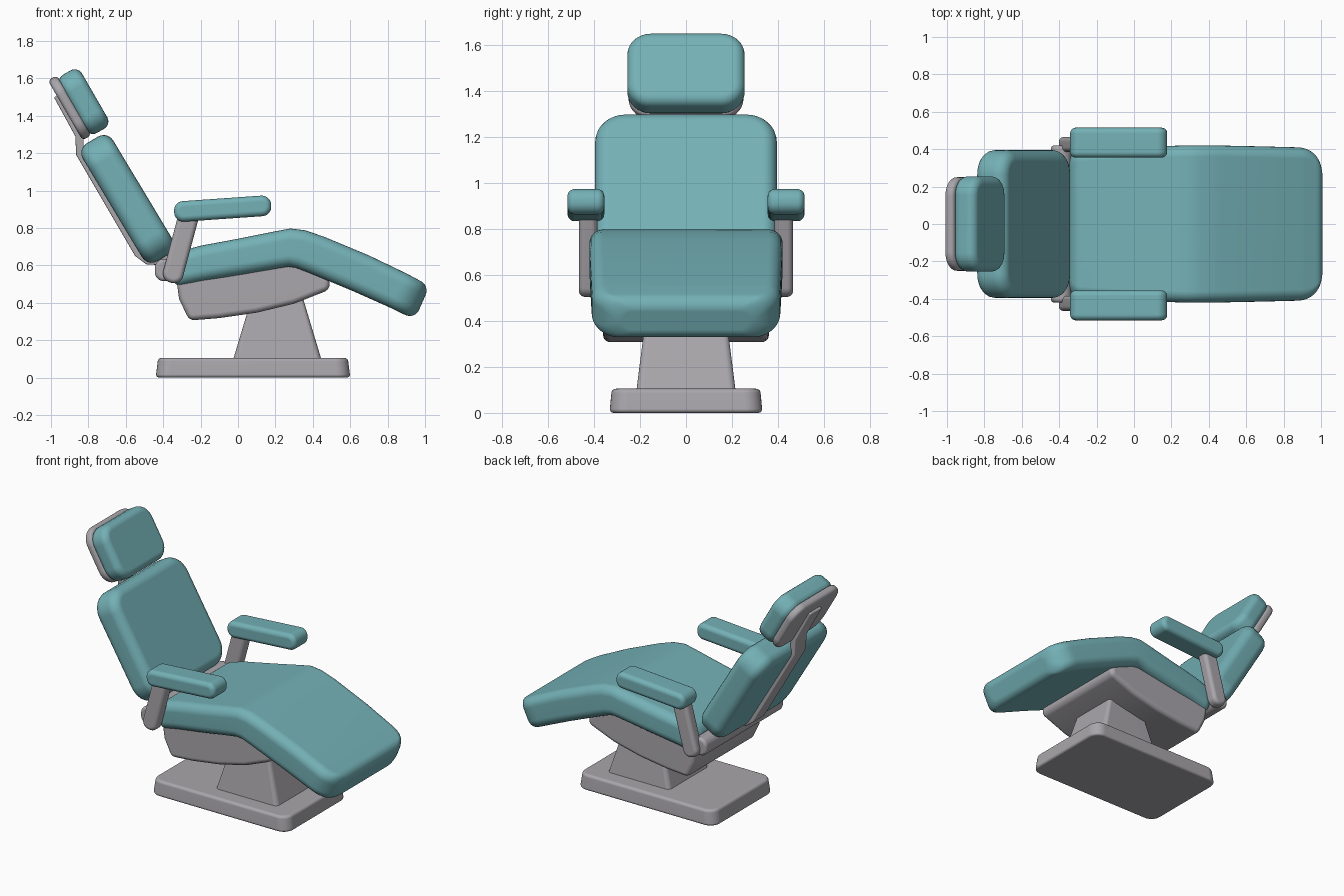
import bpy, bmesh, math
from mathutils import Matrix, Vector

if "Cube" in bpy.data.objects:
    bpy.data.objects.remove(bpy.data.objects["Cube"])


def material(name, rgb):
    m = bpy.data.materials.new(name)
    m.diffuse_color = (*rgb, 1)
    m.use_nodes = True
    m.node_tree.nodes["Principled BSDF"].inputs["Base Color"].default_value = m.diffuse_color
    return m


TEAL = material("teal upholstery", (0.175, 0.44, 0.47))
GREY = material("warm grey shell", (0.40, 0.385, 0.41))


def finish(name, bm, mat, bevel=0, segs=5):
    """Bevel the hard edges, smooth and link as an object."""
    bmesh.ops.recalc_face_normals(bm, faces=bm.faces)
    if bevel:
        hard = [e for e in bm.edges if e.calc_face_angle(0) > math.radians(32)]
        bmesh.ops.bevel(bm, geom=hard, offset=bevel, segments=segs, profile=0.5,
                        affect='EDGES', clamp_overlap=True)
    me = bpy.data.meshes.new(name)
    bm.to_mesh(me)
    bm.free()
    me.materials.append(mat)
    ob = bpy.data.objects.new(name, me)
    bpy.context.collection.objects.link(ob)
    bpy.ops.object.select_all(action='DESELECT')
    ob.select_set(True)
    bpy.context.view_layer.objects.active = ob
    bpy.ops.object.shade_smooth_by_angle(angle=math.radians(35))
    ob.modifiers.new("even shading", 'WEIGHTED_NORMAL').keep_sharp = True
    return ob


def rrect(w, h, r, n=8):
    """Rounded rectangle outline with full sizes w, h."""
    pts = []
    for k, (sx, sy) in enumerate([(1, 1), (-1, 1), (-1, -1), (1, -1)]):
        for i in range(n + 1):
            a = math.pi / 2 * (k + i / n)
            pts.append((sx * (w / 2 - r) + r * math.cos(a), sy * (h / 2 - r) + r * math.sin(a)))
    return pts


def axes(u, v, n):
    return Matrix((u, v, n)).transposed().to_4x4()


SIDE = axes((1, 0, 0), (0, 0, 1), (0, -1, 0))    # outline in xz, depth along y
FACING = axes((0, 1, 0), (0, 0, 1), (1, 0, 0))   # outline in yz, depth along x
FLAT = Matrix()                                  # outline in xy, depth along z


def prism(name, pts, depth, mat, loc, frame, tilt=0, bevel=0, top=(1, 1)):
    """Extrude an outline, optionally tapering it, and tilt it about y."""
    M = Matrix.Translation(loc) @ Matrix.Rotation(math.radians(tilt), 4, 'Y') @ frame
    bm = bmesh.new()
    lo = [bm.verts.new(M @ Vector((x, y, -depth / 2))) for x, y in pts]
    hi = [bm.verts.new(M @ Vector((x * top[0], y * top[1], depth / 2))) for x, y in pts]
    bm.faces.new(lo[::-1])
    bm.faces.new(hi)
    for i in range(len(pts)):
        j = (i + 1) % len(pts)
        bm.faces.new((lo[i], lo[j], hi[j], hi[i]))
    return finish(name, bm, mat, bevel)


# floor plate and pedestal
prism("base_plate", rrect(1.04, 0.665, 0.075), 0.105, GREY, (0.08, 0, 0.0525), FLAT,
      bevel=0.018, top=(0.975, 0.97))
prism("pedestal", rrect(0.47, 0.43, 0.03), 0.36, GREY, (0.21, 0, 0.28), FLAT, top=(0.54, 0.79))

# shell under the seat
prism("seat_housing", [(-0.33, 0.53), (-0.315, 0.42), (-0.26, 0.305), (-0.1, 0.318), (0.1, 0.347),
                       (0.3, 0.395), (0.49, 0.47), (0.49, 0.53), (0.3, 0.63), (-0.1, 0.56)],
      0.72, GREY, (0, 0, 0), SIDE, bevel=0.035)

# seat and leg cushion: rounded sections lofted along a bent path
# (top x, top z, bottom x, bottom z, half width)
path = [(-0.345, 0.665, -0.35, 0.48, 0.39), (-0.2, 0.705, -0.19, 0.515, 0.40),
        (0.0, 0.742, 0.02, 0.55, 0.41), (0.2, 0.782, 0.22, 0.585, 0.418),
        (0.28, 0.797, 0.27, 0.593, 0.42), (0.36, 0.787, 0.31, 0.587, 0.42),
        (0.46, 0.753, 0.38, 0.56, 0.42), (0.70, 0.653, 0.62, 0.46, 0.415),
        (0.90, 0.557, 0.80, 0.38, 0.41), (1.025, 0.49, 0.945, 0.31, 0.40)]


def inset(d, r):
    """How far a rounded end of radius r pulls in at distance d."""
    return r - math.sqrt(max(0, r * r - (r - d) ** 2)) if d < r else 0


mids = [Vector(((p[0] + p[2]) / 2, (p[1] + p[3]) / 2)) for p in path]
acc = [0]
for a, b in zip(mids, mids[1:]):
    acc.append(acc[-1] + (b - a).length)
total = acc[-1]
ends = [0.13 * (1 - math.cos(math.pi / 2 * i / 12)) for i in range(13)]
dists = sorted(set(ends + [total - e for e in ends] + [s for s in acc if 0.13 < s < total - 0.13]))
bm = bmesh.new()
rings = []
for s in dists:
    k = max(i for i in range(len(acc) - 1) if acc[i] <= s + 1e-9)
    t = (s - acc[k]) / (acc[k + 1] - acc[k])
    xt, zt, xb, zb, w = [a + (b - a) * t for a, b in zip(path[k], path[k + 1])]
    near_foot = total - s < s
    d = min(s, total - s)
    w -= inset(d, 0.13 if near_foot else 0.06)
    up = Vector((xt - xb, zt - zb))
    h = up.length - 2 * inset(d, 0.055)
    up.normalize()
    c = Vector(((xt + xb) / 2, (zt + zb) / 2))
    rings.append([bm.verts.new((c.x + up.x * v, u, c.y + up.y * v))
                  for u, v in rrect(2 * w, h, min(0.06, h * 0.45), 6)])
for a, b in zip(rings, rings[1:]):
    for i in range(len(a)):
        j = (i + 1) % len(a)
        bm.faces.new((a[i], a[j], b[j], b[i]))
bm.faces.new(rings[0])
bm.faces.new(rings[-1])
finish("seat_cushion", bm, TEAL)

# backrest and headrest
prism("backrest", rrect(0.79, 0.735, 0.13), 0.19, TEAL, (-0.59, 0, 0.955), FACING, -31, 0.06)
prism("headrest", rrect(0.51, 0.36, 0.10), 0.135, TEAL, (-0.825, 0, 1.475), FACING, -30, 0.045)
prism("headrest_plate", rrect(0.50, 0.37, 0.10), 0.055, GREY, (-0.9, 0, 1.442), FACING, -30, 0.022)

# spine strip behind the back, bent up to the headrest
prism("back_spine", [(-0.985, 1.50), (-0.87, 1.29), (-0.865, 1.19), (-0.55, 0.65), (-0.49, 0.605),
                     (-0.38, 0.60), (-0.36, 0.66), (-0.47, 0.66), (-0.50, 0.68), (-0.825, 1.21),
                     (-0.825, 1.28), (-0.95, 1.51)],
      0.12, GREY, (0, 0, 0), SIDE, bevel=0.008)

# cross bar joining the arms to the back
prism("cross_bar", rrect(0.11, 0.12, 0.05), 0.84, GREY, (-0.39, 0, 0.575), SIDE, bevel=0.02)

# armrests on both sides
for side, s in (("left", 1), ("right", -1)):
    prism(side + "_arm_support", rrect(0.11, 0.42, 0.05), 0.08, GREY,
          (-0.305, s * 0.425, 0.71), SIDE, 15, 0.025)
    prism(side + "_arm_pad", rrect(0.52, 0.11, 0.05), 0.16, TEAL,
          (-0.082, s * 0.435, 0.903), SIDE, -4, 0.03)
